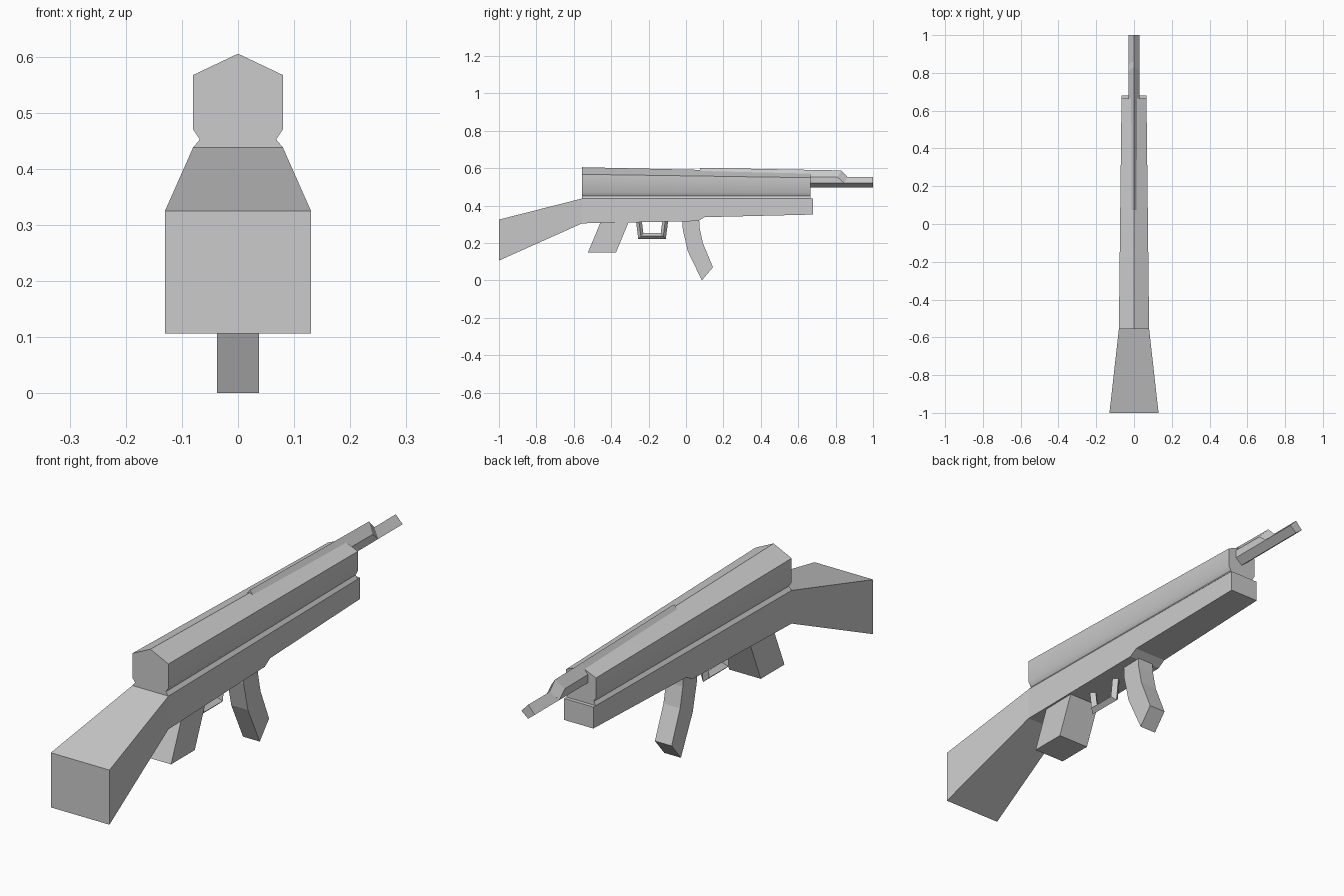
import bpy, math

if "Cube" in bpy.data.objects:
    bpy.data.objects.remove(bpy.data.objects["Cube"])


def make(name, verts, faces):
    me = bpy.data.meshes.new(name)
    me.from_pydata(verts, [], faces)
    ob = bpy.data.objects.new(name, me)
    bpy.context.collection.objects.link(ob)
    bpy.context.view_layer.objects.active = ob
    ob.select_set(True)
    bpy.ops.object.mode_set(mode='EDIT')
    bpy.ops.mesh.select_all(action='SELECT')
    bpy.ops.mesh.normals_make_consistent(inside=False)
    bpy.ops.object.mode_set(mode='OBJECT')
    ob.select_set(False)
    return ob


def loft(name, sections):
    """Skin equal-sized rings of points and cap both ends."""
    n = len(sections[0])
    verts = [p for s in sections for p in s]
    faces = [list(range(n)), list(range(len(verts) - n, len(verts)))]
    for k in range(len(sections) - 1):
        for i in range(n):
            j = (i + 1) % n
            faces.append([k * n + i, k * n + j, (k + 1) * n + j, (k + 1) * n + i])
    return make(name, verts, faces)


def mirrored(y, half):
    """Full ring at y from (x, z) points on the right half, x = 0 kept single."""
    left = [(-x, z) for x, z in reversed(half) if x > 0]
    return [(x, y, z) for x, z in half + left]


def rect(y, hw, z0, z1):
    return mirrored(y, [(hw, z0), (hw, z1)])


def plate(name, profile, hw):
    """Side profile of (y, z) points extruded across x."""
    return loft(name, [[(x, y, z) for y, z in profile] for x in (-hw, hw)])


# Upper housing: peaked roof, side groove at the bottom
def upper(y, hw, eave, ridge):
    pts = [(hw, 0.438), (hw * 0.85, 0.452), (hw, 0.47), (hw, eave)]
    ring = [(x, y, z) for x, z in pts] + [(0, y, ridge)]
    return ring + [(-x, y, z) for x, z in reversed(pts)]


top = loft("upper_housing", [upper(-0.555, 0.08, 0.567, 0.605),
                             upper(0.07, 0.073, 0.558, 0.591),
                             upper(0.665, 0.066, 0.549, 0.578)])
for o in bpy.context.selected_objects:
    o.select_set(False)
top.select_set(True)
bpy.ops.object.shade_smooth_by_angle(angle=math.radians(40))
top.select_set(False)

# Lower housing with a step in front of the magazine
loft("lower_housing", [rect(-0.555, 0.08, 0.305, 0.438),
                       rect(0.065, 0.073, 0.317, 0.438),
                       rect(0.10, 0.0725, 0.338, 0.438),
                       rect(0.68, 0.065, 0.352, 0.438)])

# Flared stock
loft("stock", [rect(-1.0, 0.13, 0.106, 0.325),
               rect(-0.555, 0.08, 0.305, 0.438)])


# Raised rib that runs forward over the barrel, with a slanted nose
def rib(ys, ridge, eave, hip, low):
    return [(0, ys[0], ridge), (0.03, ys[1], eave), (0.03, ys[2], hip),
            (0, ys[2], low), (-0.03, ys[2], hip), (-0.03, ys[1], eave)]


loft("top_rib", [rib((0.075,) * 3, 0.602, 0.562, 0.52, 0.50),
                 rib((0.66,) * 3, 0.591, 0.553, 0.52, 0.497),
                 rib((0.83, 0.81, 0.845), 0.588, 0.552, 0.52, 0.497),
                 rib((0.865, 0.845, 0.846), 0.551, 0.521, 0.52, 0.497)])

# Diamond-section barrel
loft("barrel", [[(0, y, 0.552), (0.03, y, 0.52), (0, y, 0.496), (-0.03, y, 0.52)]
                for y in (0.64, 1.0)])

# Grip and curved magazine
plate("grip", [(-0.455, 0.315), (-0.305, 0.315), (-0.374, 0.15), (-0.524, 0.15)], 0.07)
plate("magazine", [(-0.02, 0.33), (-0.017, 0.27), (0.01, 0.155), (0.085, 0.0),
                   (0.144, 0.07), (0.09, 0.20), (0.073, 0.28), (0.07, 0.33)], 0.037)

# Trigger guard: thin diamond section swept along a U
outer = [(-0.267, 0.315), (-0.255, 0.22), (-0.108, 0.22), (-0.096, 0.315)]
inner = [(-0.236, 0.315), (-0.228, 0.253), (-0.135, 0.253), (-0.127, 0.315)]
rings = []
for (yo, zo), (yi, zi) in zip(outer, inner):
    ym, zm = (yo + yi) / 2, (zo + zi) / 2
    rings.append([(0, yo, zo), (0.018, ym, zm), (0, yi, zi), (-0.018, ym, zm)])
loft("trigger_guard", rings)
